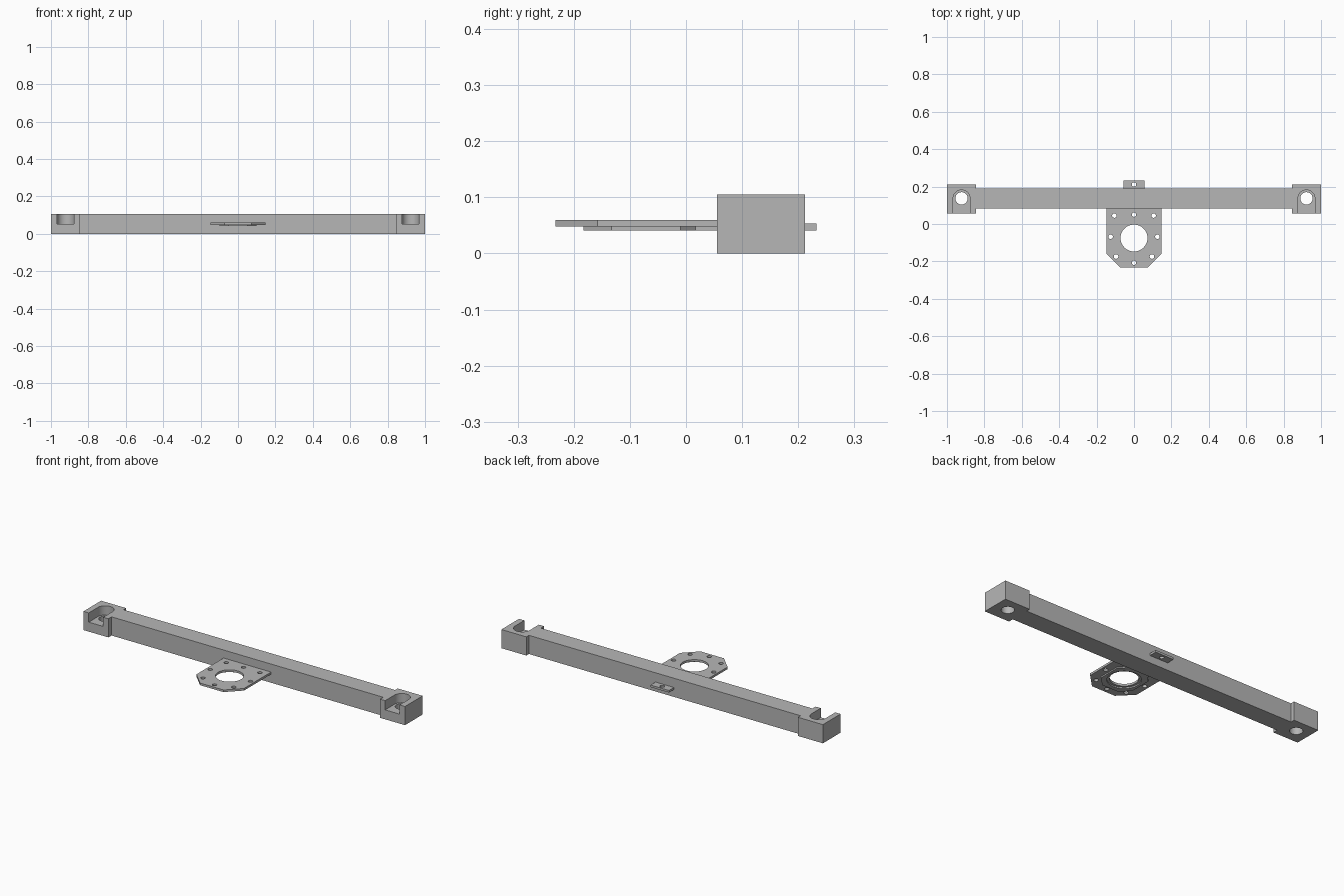
import bpy, bmesh, math

cube = bpy.data.objects.get("Cube")
if cube:
    bpy.data.objects.remove(cube, do_unlink=True)

GREY = (0.47, 0.47, 0.47, 1)
mat = bpy.data.materials.new("plain grey")
mat.use_nodes = True
mat.diffuse_color = GREY
mat.node_tree.nodes["Principled BSDF"].inputs["Base Color"].default_value = GREY


def prism(name, outline, z0, z1):
    """Extrude a flat counter-clockwise outline between two heights."""
    bm = bmesh.new()
    face = bm.faces.new([bm.verts.new((x, y, z0)) for x, y in outline])
    top = bmesh.ops.extrude_face_region(bm, geom=[face])["geom"]
    for v in top:
        if isinstance(v, bmesh.types.BMVert):
            v.co.z = z1
    bmesh.ops.recalc_face_normals(bm, faces=bm.faces)
    mesh = bpy.data.meshes.new(name)
    bm.to_mesh(mesh)
    bm.free()
    mesh.materials.append(mat)
    obj = bpy.data.objects.new(name, mesh)
    bpy.context.collection.objects.link(obj)
    return obj


def arc(cx, cy, r, start=0, sweep=360, n=48):
    count = n if sweep == 360 else n + 1
    angles = [math.radians(start + sweep * i / n) for i in range(count)]
    return [(cx + r * math.cos(a), cy + r * math.sin(a)) for a in angles]


def mirrored(half):
    """Complete an outline from its +x half, listed front to back."""
    return half + [(-x, y) for x, y in reversed(half)]


def cut(obj, outline, z0, z1):
    """Remove a prism from the object."""
    cutter = prism("cutter", outline, z0, z1)
    cutter.hide_render = True
    mod = obj.modifiers.new("cut", "BOOLEAN")
    mod.operation = "DIFFERENCE"
    mod.solver = "EXACT"
    mod.object = cutter
    bpy.context.view_layer.objects.active = obj
    bpy.ops.object.modifier_apply(modifier=mod.name)
    bpy.data.objects.remove(cutter, do_unlink=True)


# Long beam with a wider block at each end
beam = prism("beam", mirrored([(0.845, 0.083), (0.845, 0.055), (1, 0.055),
                               (1, 0.212), (0.845, 0.212), (0.845, 0.189)]), 0, 0.105)

# Open slot and bolt hole in each end block
for side in (-1, 1):
    cx, cy, r = side * 0.922, 0.137, 0.045
    slot = [(cx - r, 0), (cx + r, 0)] + arc(cx, cy, r, 0, 180, 32)
    cut(beam, slot, 0.053, 0.2)
    cut(beam, arc(cx, cy, 0.033), -0.1, 0.2)

# Mounting plate with cropped front corners
plate = prism("mounting_plate", mirrored([(0.073, -0.233), (0.148, -0.158),
                                          (0.148, 0.09)]), 0.048, 0.06)
cut(plate, arc(0, -0.075, 0.072, n=64), 0, 0.2)

# Stiffening rim beneath the plate, narrowing into the beam
rim = prism("stiffening_rim", mirrored([(0.05, -0.183), (0.1, -0.133), (0.1, -0.01),
                                        (0.073, 0.017), (0.073, 0.09)]), 0.041, 0.048)
cut(rim, arc(0, -0.075, 0.085, n=64), 0, 0.2)

# Ring of small bolt holes
bolts = [(0, -0.207), (0, 0.05)]
for x, y in ((0.105, 0.045), (0.125, -0.068), (0.096, -0.174)):
    bolts += [(x, y), (-x, y)]
for x, y in bolts:
    cut(plate, arc(x, y, 0.012, n=24), 0, 0.2)
cut(rim, arc(0, 0.05, 0.012, n=24), 0, 0.2)

# Small tab behind the beam
tab = prism("rear_tab", mirrored([(0.057, 0.18), (0.057, 0.233)]), 0.041, 0.053)
cut(tab, arc(0, 0.211, 0.012, n=24), 0, 0.2)

# Smooth the round walls, keep the edges sharp
for obj in (beam, plate, rim, tab):
    bpy.ops.object.select_all(action="DESELECT")
    obj.select_set(True)
    bpy.context.view_layer.objects.active = obj
    bpy.ops.object.shade_smooth_by_angle(angle=math.radians(30))
